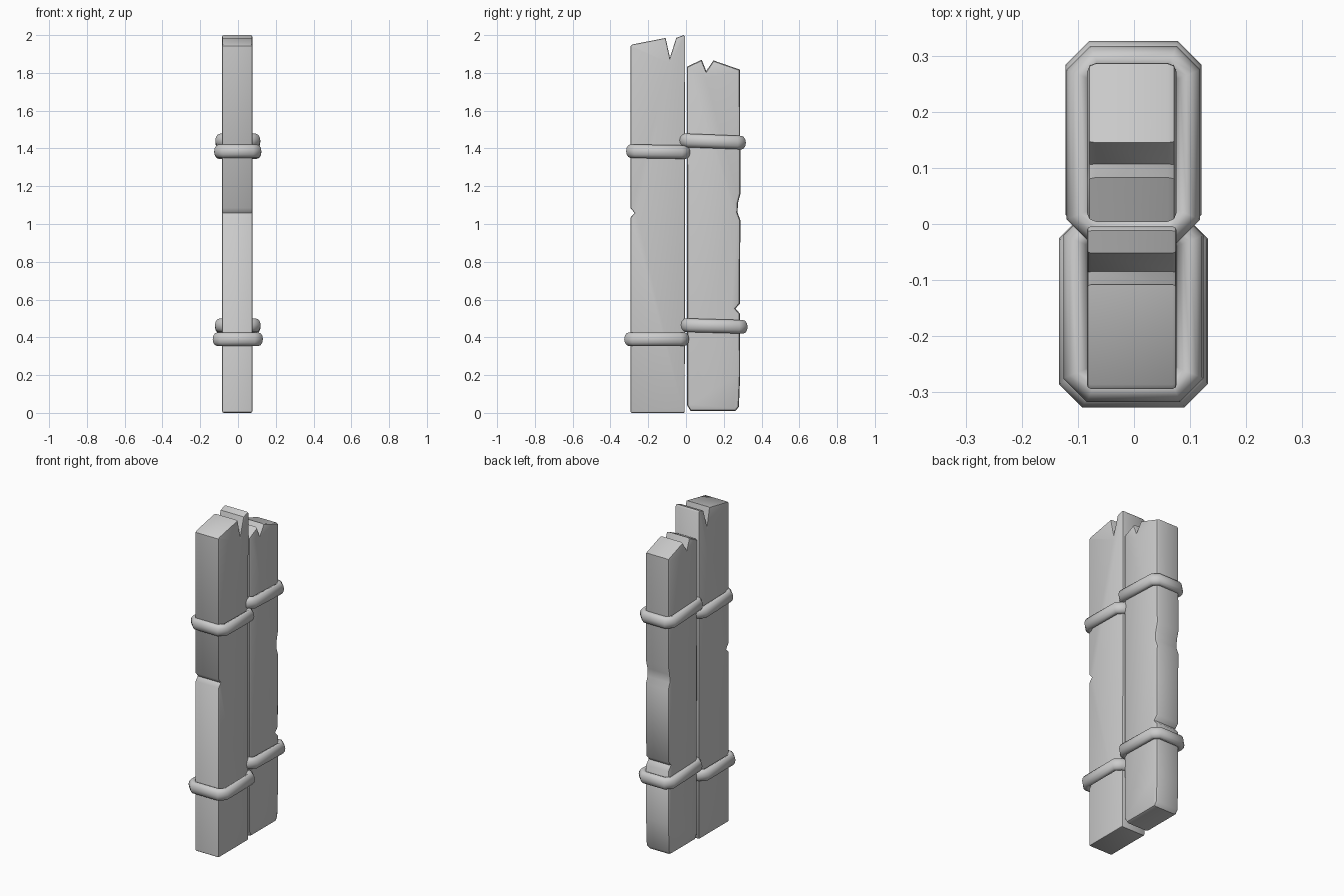
import bpy, bmesh
from math import cos, sin, pi, radians
from mathutils import Vector

if "Cube" in bpy.data.objects:
    bpy.data.objects.remove(bpy.data.objects["Cube"])


def finish(bm, name, angle):
    bmesh.ops.recalc_face_normals(bm, faces=bm.faces[:])
    me = bpy.data.meshes.new(name)
    bm.to_mesh(me)
    bm.free()
    ob = bpy.data.objects.new(name, me)
    bpy.context.collection.objects.link(ob)
    bpy.ops.object.select_all(action='DESELECT')
    ob.select_set(True)
    bpy.context.view_layer.objects.active = ob
    bpy.ops.object.shade_smooth_by_angle(angle=radians(angle))
    return ob


def plank(name, outline, x0=-0.084, x1=0.076, bevel=0.016):
    """Extrude a (y, z) outline along x and round its long edges."""
    bm = bmesh.new()
    face = bm.faces.new([bm.verts.new((x0, y, z)) for y, z in outline])
    ext = bmesh.ops.extrude_face_region(bm, geom=[face], use_keep_orig=True)
    moved = [v for v in ext['geom'] if isinstance(v, bmesh.types.BMVert)]
    bmesh.ops.translate(bm, vec=(x1 - x0, 0, 0), verts=moved)
    bmesh.ops.recalc_face_normals(bm, faces=bm.faces[:])
    rim = [e for e in bm.edges if abs(e.verts[0].co.x - e.verts[1].co.x) < 1e-5]
    bmesh.ops.bevel(bm, geom=rim, offset=bevel, segments=2, profile=0.5,
                    affect='EDGES', clamp_overlap=True)
    bmesh.ops.triangulate(bm, faces=[f for f in bm.faces if len(f.verts) > 4])
    return finish(bm, name, 40)


def rope(name, y0, y1, half_x, z_front, z_back, cx=-0.001, w=0.024, h=0.036):
    """Octagonal loop around a plank with an oval section; y0, y1 and half_x are outer limits."""
    bm = bmesh.new()
    cy, hy, sides = (y0 + y1) / 2, (y1 - y0) / 2, 12
    rings = []

    def corners(inset):
        a, b, c = half_x - inset, hy - inset, 0.042 - inset * 0.586
        return [(a, -b + c), (a, b - c), (a - c, b), (-a + c, b),
                (-a, b - c), (-a, -b + c), (-a + c, -b), (a - c, -b)]

    for k in range(sides):
        t = 2 * pi * k / sides
        ring = []
        for x, y in corners(w - w * cos(t)):
            f = (y + hy) / (2 * hy)
            z = z_front + (z_back - z_front) * f + h * sin(t)
            ring.append(bm.verts.new(Vector((cx + x, cy + y, z))))
        rings.append(ring)
    for k in range(sides):
        a, b = rings[k], rings[(k + 1) % sides]
        for i in range(8):
            j = (i + 1) % 8
            bm.faces.new((a[i], a[j], b[j], b[i]))
    return finish(bm, name, 50)


# Tall plank at the front, split at the top and nicked on its outer edge
plank("tall_plank", [
    (-0.293, 0.004), (-0.288, 0.0), (-0.012, 0.0), (-0.007, 0.006),
    (-0.004, 1.99), (-0.012, 2.0), (-0.052, 1.985), (-0.085, 1.88),
    (-0.108, 1.985), (-0.286, 1.95), (-0.294, 1.942),
    (-0.294, 1.085), (-0.272, 1.058), (-0.293, 1.035)])

# Short plank at the back with worn corners
plank("short_plank", [
    (0.006, 0.04), (0.024, 0.01), (0.262, 0.01), (0.28, 0.032), (0.287, 0.2),
    (0.286, 0.525), (0.262, 0.552), (0.285, 0.578), (0.288, 1.02),
    (0.273, 1.06), (0.275, 1.11), (0.288, 1.16), (0.286, 1.817),
    (0.145, 1.866), (0.107, 1.81), (0.083, 1.87), (0.004, 1.832)])

# Rope bindings, two on each plank
rope("tall_plank_upper_rope", -0.317, 0.022, 0.125, 1.386, 1.38)
rope("tall_plank_lower_rope", -0.327, 0.016, 0.133, 0.39, 0.39)
rope("short_plank_upper_rope", -0.034, 0.317, 0.119, 1.444, 1.43)
rope("short_plank_lower_rope", -0.026, 0.326, 0.121, 0.465, 0.455)
